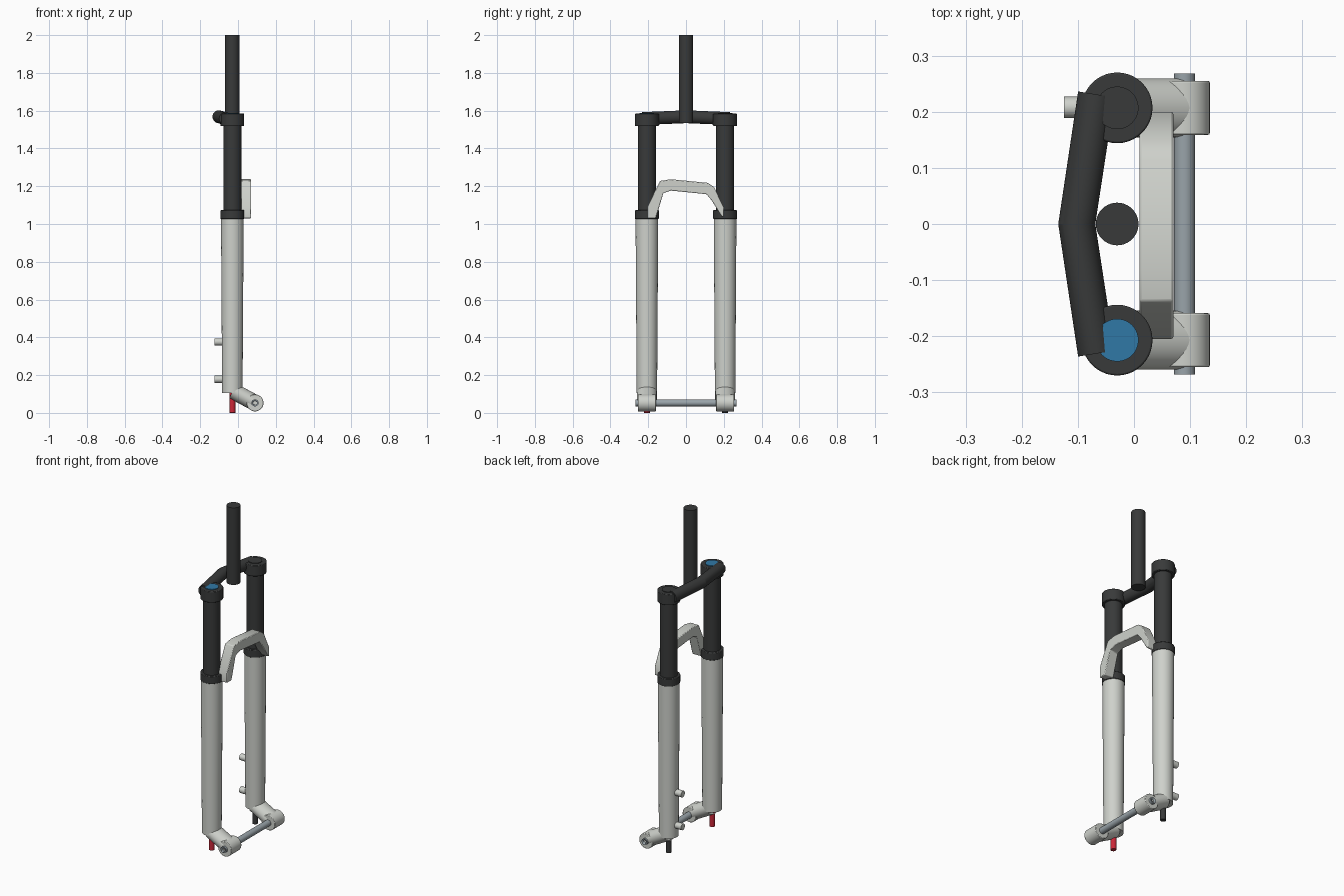
import bpy, bmesh, math
from mathutils import Vector

if "Cube" in bpy.data.objects:
    bpy.data.objects.remove(bpy.data.objects["Cube"])

LEG_X, LEG_Y = -0.03, 0.207
AXLE = (0.09, 0.053)


def material(name, r, g, b):
    m = bpy.data.materials.new(name)
    m.diffuse_color = (r, g, b, 1)
    m.use_nodes = True
    m.node_tree.nodes["Principled BSDF"].inputs["Base Color"].default_value = m.diffuse_color
    return m


black = material("black", 0.04, 0.042, 0.042)
silver = material("silver", 0.62, 0.64, 0.60)
steel = material("steel", 0.32, 0.37, 0.40)
blue = material("blue", 0.03, 0.19, 0.38)
red = material("red", 0.60, 0.02, 0.04)


def finish(name, bm, mat, bevel=0):
    bmesh.ops.recalc_face_normals(bm, faces=bm.faces)
    mesh = bpy.data.meshes.new(name)
    bm.to_mesh(mesh)
    bm.free()
    mesh.materials.append(mat)
    ob = bpy.data.objects.new(name, mesh)
    bpy.context.collection.objects.link(ob)
    if bevel:
        mod = ob.modifiers.new("bevel", "BEVEL")
        mod.width, mod.segments, mod.limit_method = bevel, 2, "ANGLE"
        mod.angle_limit = math.radians(40)
    bpy.ops.object.select_all(action="DESELECT")
    ob.select_set(True)
    bpy.context.view_layer.objects.active = ob
    bpy.ops.object.shade_smooth_by_angle(angle=math.radians(35))
    return ob


def rod(name, a, b, r1, mat, r2=None, bevel=0, y_scale=1, sides=40):
    """Capped cylinder or cone between two points."""
    a, b = Vector(a), Vector(b)
    bm = bmesh.new()
    bmesh.ops.create_cone(bm, cap_ends=True, segments=sides, radius1=r1,
                          radius2=r1 if r2 is None else r2, depth=(b - a).length)
    rot = Vector((0, 0, 1)).rotation_difference(b - a).to_matrix()
    mid = (a + b) / 2
    for v in bm.verts:
        p = rot @ v.co
        p.y *= y_scale
        v.co = p + mid
    return finish(name, bm, mat, bevel)


# steerer tube
rod("steerer_tube", (LEG_X, 0, 1.535), (LEG_X, 0, 2), 0.038, black)

# crown: a round bar bent at the middle, with mitred rings
bm = bmesh.new()
rings = []
for x, y, z, tilt in ((-0.067, -0.231, 1.558, 0.16), (-0.102, 0, 1.568, 0),
                      (-0.067, 0.231, 1.558, -0.16)):
    ring = []
    for i in range(40):
        t = math.tau * i / 40
        u = 0.033 * math.cos(t)
        ring.append(bm.verts.new((x + u * math.cos(tilt), y + u * math.sin(tilt),
                                  z + 0.034 * math.sin(t))))
    rings.append(ring)
for p, q in zip(rings, rings[1:]):
    for i in range(40):
        j = (i + 1) % 40
        bm.faces.new((p[i], p[j], q[j], q[i]))
bm.faces.new(rings[0])
bm.faces.new(rings[-1])
crown = finish("crown", bm, black)
crown.data.set_sharp_from_angle(angle=math.radians(15))

# both legs
for side, s in (("left", -1), ("right", 1)):
    y = s * LEG_Y

    def up(part, z0, z1, r, mat, **kw):
        return rod(f"{side}_{part}", (LEG_X, y, z0), (LEG_X, y, z1), r, mat, **kw)

    up("upper_tube", 1.04, 1.54, 0.048, black)
    up("crown_clamp", 1.518, 1.584, 0.063, black, bevel=0.003)
    up("top_cap", 1.57, 1.588, 0.038, blue if s < 0 else black)
    up("seal", 1.027, 1.073, 0.063, black, bevel=0.003)
    up("lower_leg", 0.105, 1.035, 0.054, silver, r2=0.06)
    up("foot_knob", 0, 0.11, 0.016, red if s < 0 else black, bevel=0.002, sides=24)
    # dropout neck and axle boss
    rod(f"{side}_dropout_neck", (-0.027, y, 0.116), (AXLE[0], y, AXLE[1]),
        0.043, silver, y_scale=1.22)
    rod(f"{side}_axle_boss", (AXLE[0], y - 0.048, AXLE[1]),
        (AXLE[0], y + 0.048, AXLE[1]), 0.045, silver, bevel=0.003)

# wheel axle with hexagonal key sockets in the ends
axle = rod("axle", (AXLE[0], -0.268, AXLE[1]), (AXLE[0], 0.268, AXLE[1]), 0.019, steel, sides=32)
for s in (-1, 1):
    cutter = rod("socket_cutter", (AXLE[0], s * 0.25, AXLE[1]),
                 (AXLE[0], s * 0.29, AXLE[1]), 0.012, steel, sides=6)
    cutter.hide_render = True
    cutter.hide_viewport = True
    mod = axle.modifiers.new("socket", "BOOLEAN")
    mod.object, mod.operation, mod.solver = cutter, "DIFFERENCE", "EXACT"

# brake mounts on the back of one leg
for name, z in (("upper", 0.376), ("lower", 0.178)):
    rod(f"{name}_brake_mount", (-0.125, 0.208, z), (-0.06, 0.208, z), 0.019, silver, sides=24)

# brace arch: profile in y,z extruded along x
profile = [(-0.205, 1.03), (-0.205, 1.09), (-0.138, 1.228), (-0.08, 1.237),
           (0.115, 1.218), (0.148, 1.196), (0.2, 1.09), (0.2, 1.04), (0.188, 1.04),
           (0.136, 1.125), (0.108, 1.158), (-0.08, 1.177), (-0.12, 1.163), (-0.16, 1.03)]
bm = bmesh.new()
face = bm.faces.new([bm.verts.new((0.01, y, z)) for y, z in profile])
ext = bmesh.ops.extrude_face_region(bm, geom=[face])
bmesh.ops.translate(bm, vec=(0.06, 0, 0),
                    verts=[v for v in ext["geom"] if isinstance(v, bmesh.types.BMVert)])
finish("brace_arch", bm, silver, bevel=0.004)
